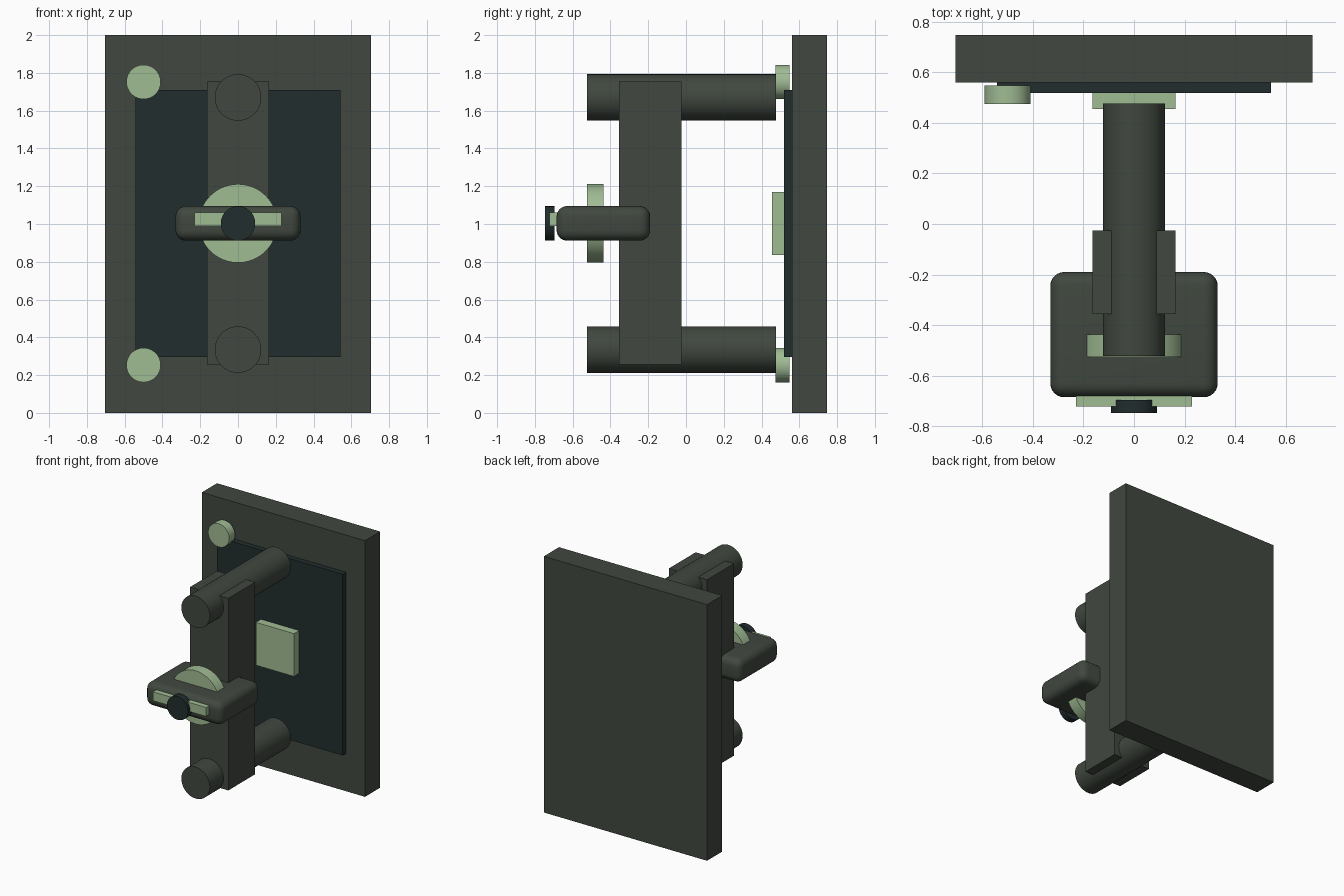
import bpy
import bmesh
import math
from mathutils import Matrix, Vector

cube = bpy.data.objects.get("Cube")
if cube:
    bpy.data.objects.remove(cube, do_unlink=True)


def material(name, rgb):
    mat = bpy.data.materials.new(name)
    mat.use_nodes = True
    mat.diffuse_color = (*rgb, 1)
    mat.node_tree.nodes["Principled BSDF"].inputs["Base Color"].default_value = (*rgb, 1)
    return mat


GREY = material("olive grey", (0.052, 0.065, 0.050))
DARK = material("dark slate", (0.016, 0.026, 0.027))
GREEN = material("pale green", (0.352, 0.503, 0.296))


def finish(name, bm, mat, location):
    mesh = bpy.data.meshes.new(name)
    bm.to_mesh(mesh)
    bm.free()
    mesh.materials.append(mat)
    obj = bpy.data.objects.new(name, mesh)
    obj.location = location
    bpy.context.collection.objects.link(obj)
    return obj


def smooth(obj):
    bpy.ops.object.select_all(action="DESELECT")
    obj.select_set(True)
    bpy.context.view_layer.objects.active = obj
    bpy.ops.object.shade_smooth_by_angle(angle=math.radians(35))


def box(name, mat, low, high, bevel=0):
    """Box between two corners, with optional rounded edges."""
    low, high = Vector(low), Vector(high)
    bm = bmesh.new()
    bmesh.ops.create_cube(bm, size=1)
    bmesh.ops.scale(bm, vec=high - low, verts=bm.verts)
    if bevel:
        bmesh.ops.bevel(bm, geom=bm.edges[:], offset=bevel, segments=6,
                        profile=0.5, affect="EDGES")
    obj = finish(name, bm, mat, (low + high) / 2)
    if bevel:
        smooth(obj)
    return obj


def disc(name, mat, x, z, radius, y_front, y_back):
    """Cylinder whose axis runs front to back."""
    bm = bmesh.new()
    bmesh.ops.create_cone(bm, cap_ends=True, segments=64, radius1=radius,
                          radius2=radius, depth=y_back - y_front,
                          matrix=Matrix.Rotation(math.pi / 2, 4, "X"))
    obj = finish(name, bm, mat, (x, (y_front + y_back) / 2, z))
    smooth(obj)
    return obj


# Backboard with its inset plate and centre pad
box("backboard", GREY, (-0.705, 0.56, 0), (0.705, 0.747, 2))
box("face_plate", DARK, (-0.542, 0.518, 0.295), (0.542, 0.57, 1.71))
box("centre_pad", GREEN, (-0.165, 0.455, 0.835), (0.165, 0.52, 1.17))

# Upper and lower hinges and support arms
for level, hinge_z, arm_z in (("lower", 0.253, 0.335), ("upper", 1.752, 1.67)):
    disc(level + "_hinge_disc", GREEN, -0.5, hinge_z, 0.091, 0.475, 0.548)
    disc(level + "_support_arm", GREY, 0, arm_z, 0.123, -0.523, 0.476)

# Upright bar joining the arms
box("upright_bar", GREY, (-0.165, -0.355, 0.255), (0.165, -0.025, 1.755))

# Rounded handle with wheel, strip and knob
box("handle_block", GREY, (-0.331, -0.685, 0.912), (0.331, -0.19, 1.095), 0.055)
disc("wheel", GREEN, 0, 1.003, 0.208, -0.525, -0.437)
box("front_strip", GREEN, (-0.23, -0.722, 0.99), (0.23, -0.68, 1.06))
disc("front_knob", DARK, 0, 1.003, 0.091, -0.747, -0.697)
